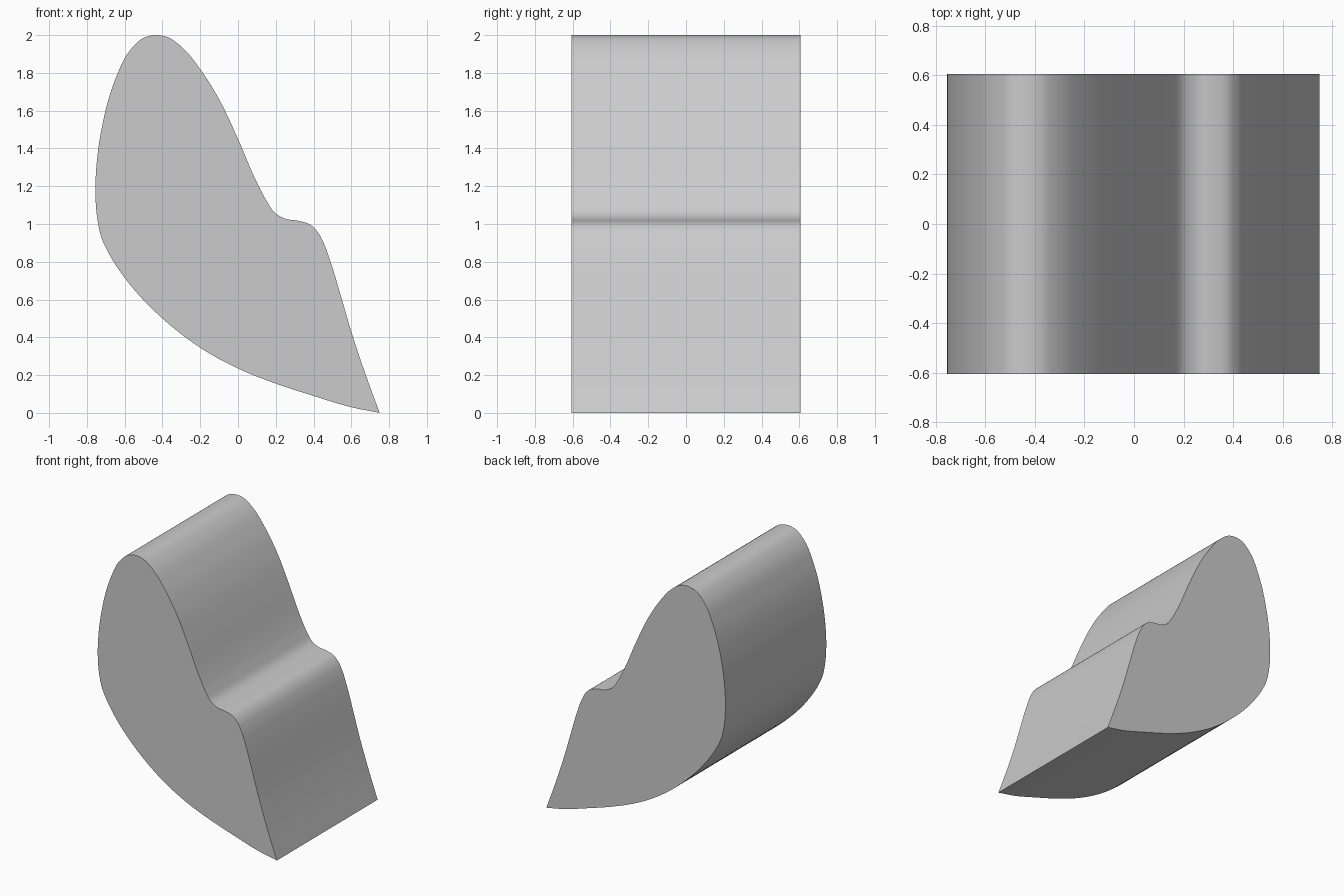
import bpy, bmesh
from mathutils import Vector

if "Cube" in bpy.data.objects:
    bpy.data.objects.remove(bpy.data.objects["Cube"])

HALF_DEPTH = 0.605
STEPS = 6

# Side profile (x, z), starting and ending at the sharp toe corner
PROFILE = [
    (0.75, 0.0), (0.675, 0.205), (0.6, 0.43), (0.54, 0.635), (0.49, 0.8), (0.45, 0.907),
    (0.42, 0.96), (0.38, 0.998), (0.32, 1.017), (0.25, 1.028), (0.2, 1.055),
    (0.15, 1.125), (0.1, 1.22), (0.0, 1.45), (-0.1, 1.66), (-0.2, 1.82),
    (-0.31, 1.948), (-0.37, 1.988), (-0.43, 2.0), (-0.5, 1.985), (-0.57, 1.922),
    (-0.65, 1.765), (-0.72, 1.515), (-0.75, 1.3), (-0.755, 1.17), (-0.745, 1.03),
    (-0.72, 0.92), (-0.69, 0.855), (-0.6, 0.715), (-0.4, 0.5), (-0.2, 0.345),
    (0.0, 0.235), (0.2, 0.155), (0.4, 0.09), (0.6, 0.03), (0.75, 0.0),
]


def smooth_path(points, steps):
    """Cubic curve through the points, tangents weighted by spacing."""
    p = [Vector(q) for q in points]
    n = len(p)
    d = [(p[i + 1] - p[i]).length for i in range(n - 1)]
    s = [(p[i + 1] - p[i]) / d[i] for i in range(n - 1)]
    tan = [s[0]] + [(s[i - 1] * d[i] + s[i] * d[i - 1]) / (d[i - 1] + d[i])
                    for i in range(1, n - 1)] + [s[-1]]
    out = []
    for i in range(n - 1):
        for k in range(steps):
            t = k / steps
            out.append(p[i] * (2*t**3 - 3*t**2 + 1) + tan[i] * d[i] * (t**3 - 2*t**2 + t)
                       + p[i + 1] * (3*t**2 - 2*t**3) + tan[i + 1] * d[i] * (t**3 - t**2))
    return out


# Wedge body: profile face extruded front to back
bm = bmesh.new()
face = bm.faces.new([bm.verts.new((q.x, -HALF_DEPTH, q.y))
                     for q in smooth_path(PROFILE, STEPS)])
ext = bmesh.ops.extrude_face_region(bm, geom=[face], use_keep_orig=True)
moved = [v for v in ext["geom"] if isinstance(v, bmesh.types.BMVert)]
bmesh.ops.translate(bm, verts=moved, vec=(0, 2 * HALF_DEPTH, 0))
bmesh.ops.recalc_face_normals(bm, faces=bm.faces)
mesh = bpy.data.meshes.new("wedge_body")
bm.to_mesh(mesh)
bm.free()

body = bpy.data.objects.new("wedge_body", mesh)
bpy.context.collection.objects.link(body)
bpy.context.view_layer.objects.active = body
body.select_set(True)
bpy.ops.object.shade_smooth_by_angle()
